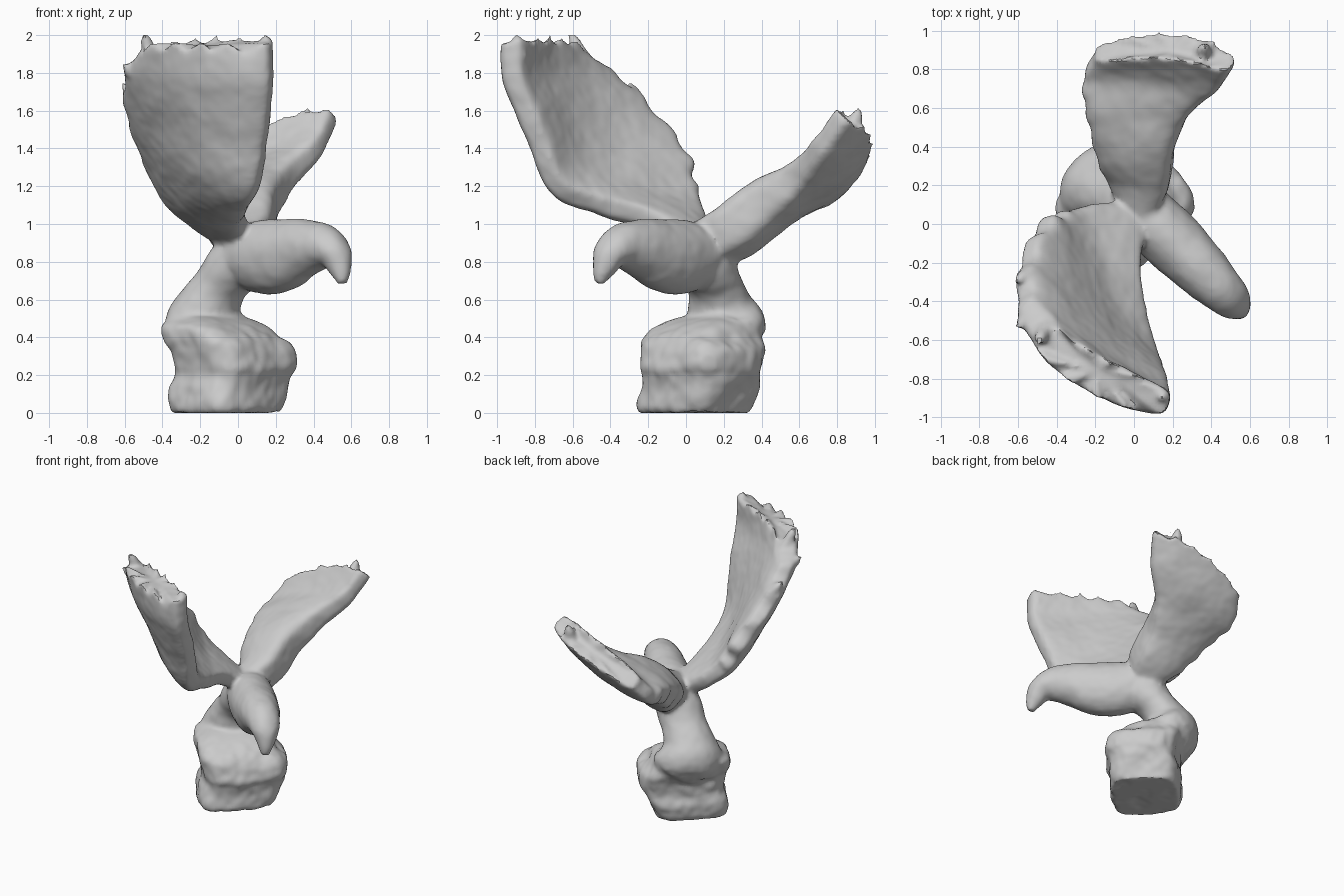
import bpy, bmesh, math
from mathutils import Vector, noise

if "Cube" in bpy.data.objects:
    bpy.data.objects.remove(bpy.data.objects["Cube"])


def spline(rows, steps):
    """Catmull-Rom interpolation through rows of equal-length number lists."""
    out = []
    n = len(rows)
    for i in range(n - 1):
        p = [rows[max(0, min(n - 1, i + d))] for d in (-1, 0, 1, 2)]
        for s in range(steps):
            t = s / steps
            out.append([0.5 * (2 * b + (c - a) * t + (2 * a - 5 * b + 4 * c - d) * t * t
                               + (3 * b - a - 3 * c + d) * t ** 3)
                        for a, b, c, d in zip(*p)])
    out.append(list(rows[-1]))
    return out


def loft(name, rings):
    """Closed skin over a list of rings with the same point count."""
    bm = bmesh.new()
    vs = [[bm.verts.new(p) for p in r] for r in rings]
    n = len(rings[0])
    for a, b in zip(vs, vs[1:]):
        for k in range(n):
            bm.faces.new((a[k], a[(k + 1) % n], b[(k + 1) % n], b[k]))
    for r in (vs[0], vs[-1]):
        c = bm.verts.new(sum((v.co for v in r), Vector()) / n)
        for k in range(n):
            bm.faces.new((r[k], r[(k + 1) % n], c))
    bmesh.ops.recalc_face_normals(bm, faces=bm.faces)
    me = bpy.data.meshes.new(name)
    bm.to_mesh(me)
    bm.free()
    ob = bpy.data.objects.new(name, me)
    bpy.context.collection.objects.link(ob)
    return ob


def tube(name, rows, steps=6, n=28):
    """Rows: x, y, z, half-width sideways, half-height; rings follow the path."""
    pts = spline(rows, steps)
    side = Vector((1, 1, 0)).normalized()
    rings = []
    for i, p in enumerate(pts):
        a, b = pts[max(0, i - 1)], pts[min(len(pts) - 1, i + 1)]
        tan = (Vector(b[:3]) - Vector(a[:3])).normalized()
        up = tan.cross(side).normalized()
        wide = up.cross(tan)
        rings.append([Vector(p[:3]) + wide * p[3] * math.cos(k * math.tau / n)
                      + up * p[4] * math.sin(k * math.tau / n) for k in range(n)])
    return loft(name, rings)


def wing(name, rows, steps=7, n=56, rag=0.03):
    """Rows: leading, middle and trailing point, then thickness."""
    pts = spline(rows, steps)
    rings = []
    for i, p in enumerate(pts):
        L, M, T = Vector(p[:3]), Vector(p[3:6]), Vector(p[6:9])
        C = 2 * M - (L + T) / 2
        a, b = pts[max(0, i - 1)], pts[min(len(pts) - 1, i + 1)]
        span = (Vector(b[3:6]) - Vector(a[3:6])).normalized()
        f = i / (len(pts) - 1)
        ring = []
        for k in range(n):
            ang = k * math.tau / n
            u = (1 - math.cos(ang)) / 2
            s = math.sin(ang)
            tang = ((C - L) * (1 - u) + (T - C) * u).normalized()
            nor = tang.cross(span).normalized()
            q = L * (1 - u) ** 2 + C * 2 * u * (1 - u) + T * u * u
            q += nor * math.copysign(abs(s) ** 0.45, s) * p[9] / 2
            # ragged feather ends on the tip and the trailing edge
            q += span * rag * max(0, f - 0.88) / 0.12 * math.sin(u * 30 + 1)
            if u > 0.85 and f > 0.3:
                q += tang * rag * 0.6 * math.sin(f * 45) * (u - 0.85) / 0.15
            ring.append(q)
        rings.append(ring)
    return loft(name, rings)


def spike(base, tip, r):
    """Small feather point."""
    base, tip = Vector(base), Vector(tip)
    d = (tip - base).normalized()
    x = d.orthogonal().normalized()
    y = d.cross(x)
    return loft("feather_point", [
        [base.lerp(tip, t) + (x * math.cos(k * math.tau / 8) + y * math.sin(k * math.tau / 8)) * r * w
         for k in range(8)] for t, w in ((0, 1), (0.6, 0.7), (1, 0.15))])


def fuse(name, parts, voxel):
    """Melt parts into one clay skin, rougher towards the rock."""
    bm = bmesh.new()
    for o in parts:
        bm.from_mesh(o.data)
        bpy.data.objects.remove(o)
    me = bpy.data.meshes.new(name)
    bm.to_mesh(me)
    bm.free()
    ob = bpy.data.objects.new(name, me)
    bpy.context.collection.objects.link(ob)
    m = ob.modifiers.new("skin", "REMESH")
    m.mode = 'VOXEL'
    m.voxel_size = voxel
    m = ob.modifiers.new("soften", "SMOOTH")
    m.factor = 0.5
    m.iterations = 5
    bpy.context.view_layer.objects.active = ob
    for o in bpy.context.selected_objects:
        o.select_set(False)
    ob.select_set(True)
    bpy.ops.object.convert(target='MESH')
    normals = [v.normal.copy() for v in ob.data.vertices]
    for v, nn in zip(ob.data.vertices, normals):
        bump = 0.006 + 0.01 * min(1, max(0, (0.5 - v.co.z) / 0.1))
        v.co += nn * bump * (noise.noise(v.co * 7) + 0.4 * noise.noise(v.co * 17))
        v.co.z = min(2, max(0, v.co.z))
    bpy.ops.object.shade_smooth_by_angle(angle=math.radians(40))
    return ob


# body from shoulders to head, with hooked beak
body = tube("body", [
    (-0.06, 0.17, 0.84, 0.08, 0.09), (0.0, 0.11, 0.85, 0.14, 0.15),
    (0.1, 0.01, 0.83, 0.16, 0.19), (0.22, -0.11, 0.83, 0.16, 0.195),
    (0.34, -0.23, 0.87, 0.145, 0.16), (0.44, -0.33, 0.88, 0.125, 0.125),
    (0.51, -0.395, 0.845, 0.1, 0.09), (0.54, -0.43, 0.77, 0.065, 0.065),
    (0.555, -0.46, 0.685, 0.025, 0.025)])

# legs and tail column going down and back to the rock
column = tube("legs_and_tail", [
    (0.08, 0.02, 0.9, 0.12, 0.1), (0.0, 0.1, 0.8, 0.16, 0.15),
    (-0.09, 0.15, 0.68, 0.16, 0.13), (-0.15, 0.18, 0.57, 0.185, 0.16),
    (-0.17, 0.2, 0.47, 0.25, 0.19), (-0.12, 0.16, 0.36, 0.22, 0.14)])

# front wing, raised high
right_wing = wing("right_wing", [
    (0.06, -0.03, 0.92, 0.0, 0.03, 0.92, -0.08, 0.1, 0.9, 0.14),
    (0.03, -0.22, 1.04, -0.11, -0.06, 1.02, -0.25, 0.09, 1.04, 0.15),
    (0.06, -0.46, 1.1, -0.2, -0.22, 1.12, -0.38, 0.05, 1.19, 0.18),
    (0.11, -0.69, 1.2, -0.22, -0.45, 1.3, -0.47, 0.0, 1.37, 0.2),
    (0.16, -0.81, 1.5, -0.24, -0.6, 1.56, -0.56, -0.18, 1.59, 0.2),
    (0.18, -0.92, 1.76, -0.24, -0.72, 1.79, -0.57, -0.38, 1.78, 0.2),
    (0.17, -0.92, 1.94, -0.2, -0.78, 1.96, -0.49, -0.56, 1.93, 0.2)])

# back wing, spread lower
left_wing = wing("left_wing", [
    (0.08, 0.0, 0.9, 0.02, 0.06, 0.88, -0.05, 0.12, 0.83, 0.22),
    (0.18, 0.2, 0.98, 0.05, 0.24, 0.96, -0.1, 0.25, 0.86, 0.28),
    (0.21, 0.4, 1.12, 0.04, 0.42, 1.09, -0.18, 0.39, 0.98, 0.28),
    (0.29, 0.57, 1.26, 0.06, 0.62, 1.2, -0.24, 0.58, 1.1, 0.22),
    (0.44, 0.7, 1.42, 0.13, 0.79, 1.31, -0.26, 0.76, 1.16, 0.18),
    (0.51, 0.82, 1.57, 0.22, 0.92, 1.51, -0.2, 0.89, 1.31, 0.17)], rag=0.015)

# loose feather points on the raised wing, and the blunt back wing corner
points = [spike(b, t, 0.05) for b, t in (
    ((-0.46, -0.55, 1.88), (-0.5, -0.62, 2.02)),
    ((-0.52, -0.46, 1.77), (-0.61, -0.54, 1.85)),
    ((-0.53, -0.25, 1.64), (-0.62, -0.3, 1.75)),
    ((0.36, 0.88, 1.5), (0.37, 0.92, 1.62)),
    ((0.13, -0.88, 1.88), (0.15, -0.9, 2.01)))]

# rock rows: z, centre x, centre y, half-depth along the body, half-width across
rock_rows = spline([
    (0.0, -0.06, 0.05, 0.23, 0.26), (0.04, -0.06, 0.05, 0.25, 0.27),
    (0.12, -0.05, 0.07, 0.25, 0.28), (0.19, -0.02, 0.08, 0.24, 0.29),
    (0.24, -0.01, 0.08, 0.255, 0.3), (0.33, -0.03, 0.09, 0.255, 0.3),
    (0.39, -0.08, 0.09, 0.25, 0.28), (0.46, -0.13, 0.12, 0.22, 0.26),
    (0.51, -0.16, 0.16, 0.14, 0.18)], 4)
r2 = math.sqrt(0.5)
rock = []
for z, cx, cy, rf, rs in rock_rows:
    ring = []
    for k in range(48):
        a = k * math.tau / 48
        f = rf * math.copysign(abs(math.cos(a)) ** 0.55, math.cos(a))
        s = rs * math.copysign(abs(math.sin(a)) ** 0.55, math.sin(a))
        ring.append(Vector((cx + (f + s) * r2, cy + (s - f) * r2, z)))
    rock.append(ring)
rock = loft("rock", rock)

fuse("bird_on_rock", [body, column, right_wing, left_wing, rock] + points, 0.016)
